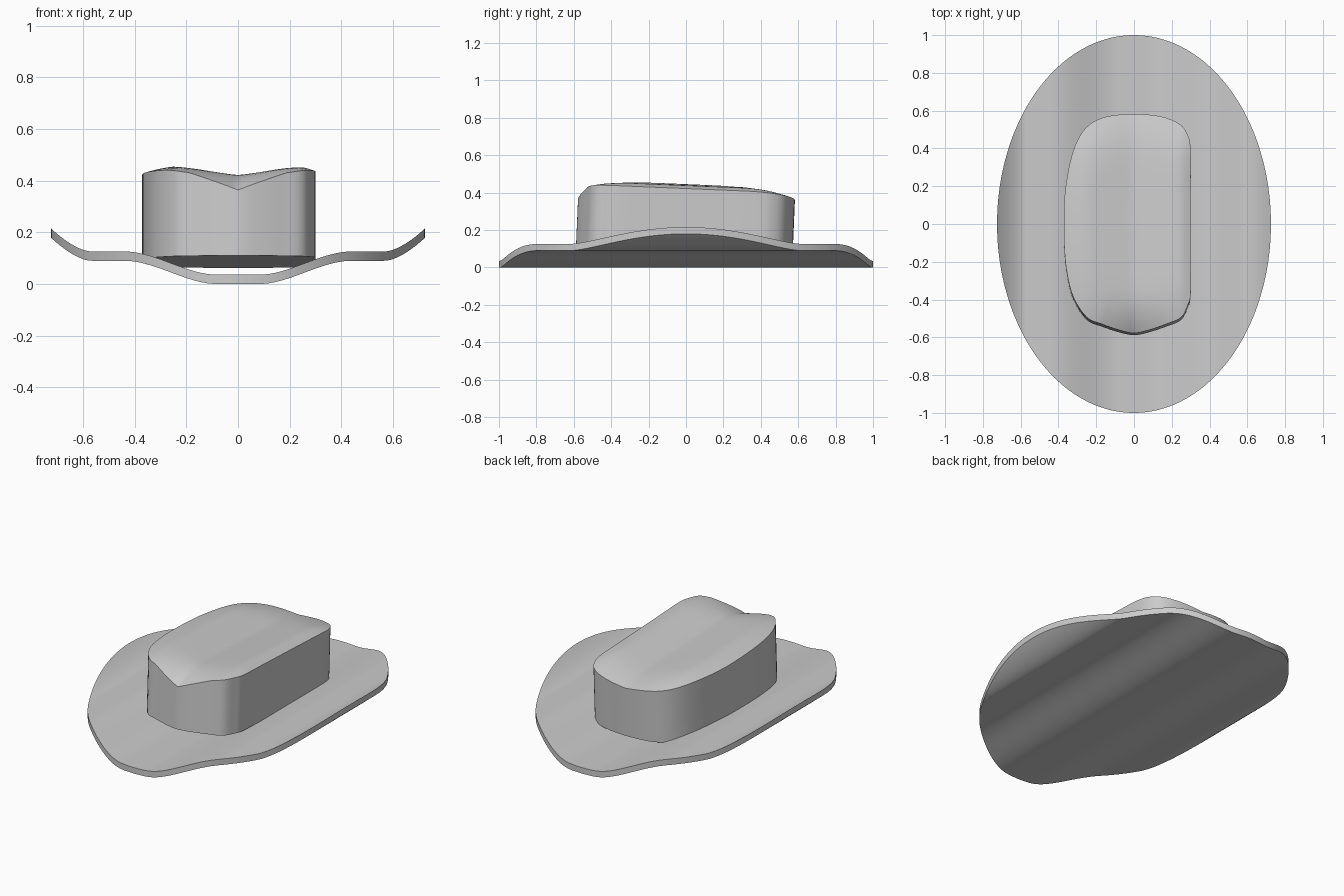
import bpy, bmesh, math
from mathutils import Vector

if "Cube" in bpy.data.objects:
    bpy.data.objects.remove(bpy.data.objects["Cube"])

RX, RY, THICK = 0.725, 1.0, 0.036
TILT = 0.042


def finish(name, bm, angle):
    bmesh.ops.recalc_face_normals(bm, faces=bm.faces)
    me = bpy.data.meshes.new(name)
    bm.to_mesh(me)
    bm.free()
    ob = bpy.data.objects.new(name, me)
    bpy.context.collection.objects.link(ob)
    bpy.ops.object.select_all(action='DESELECT')
    ob.select_set(True)
    bpy.context.view_layer.objects.active = ob
    bpy.ops.object.shade_smooth_by_angle(angle=math.radians(angle))
    return ob


def smooth(a, b, v):
    t = max(0.0, min(1.0, (v - a) / (b - a)))
    return t * t * (3 - 2 * t)


# Brim: an oval sheet curled only across its width
def brim_z(x):
    a = abs(x)
    curl = max(0.0, (a - 0.57) / (RX - 0.57))
    return 0.09 * smooth(0.08, 0.44, a) + 0.09 * curl ** 1.6


bm = bmesh.new()
N = 96
cols = []
for i in range(1, N):
    ang = math.pi * i / N
    x, y = -RX * math.cos(ang), RY * math.sin(ang)
    z = brim_z(x)
    cols.append([bm.verts.new(p) for p in
                 ((x, -y, z), (x, y, z), (x, y, z + THICK), (x, -y, z + THICK))])
for a, b in zip(cols, cols[1:]):
    for k in range(4):
        m = (k + 1) % 4
        bm.faces.new((a[k], a[m], b[m], b[k]))
for sx, c in ((-RX, cols[0]), (RX, cols[-1])):
    lo = bm.verts.new((sx, 0, brim_z(sx)))
    hi = bm.verts.new((sx, 0, brim_z(sx) + THICK))
    bm.faces.new((c[0], c[1], lo))
    bm.faces.new((c[3], c[2], hi))
    bm.faces.new((c[0], lo, hi, c[3]))
    bm.faces.new((c[1], lo, hi, c[2]))
finish("brim", bm, 40)

# Crown outline seen from above, smoothed into a closed curve
outline = [(0, -.575), (.08, -.56), (.17, -.53), (.25, -.495), (.285, -.43), (.30, -.37),
           (.30, -.2), (.30, 0), (.30, .2), (.30, .39), (.285, .47), (.24, .53),
           (.14, .57), (0, .583), (-.14, .57), (-.23, .53), (-.29, .46), (-.33, .36),
           (-.357, .23), (-.37, .1), (-.37, -.1), (-.355, -.26), (-.32, -.39),
           (-.25, -.495), (-.17, -.53), (-.08, -.56)]
P = [Vector(p) for p in outline]
ring = []
for i in range(len(P)):
    p0, p1, p2, p3 = (P[(i + k) % len(P)] for k in (-1, 0, 1, 2))
    for s in range(4):
        t = s / 4
        ring.append(0.5 * (2 * p1 + (p2 - p0) * t + (2 * p0 - 5 * p1 + 4 * p2 - p3) * t * t
                           + (3 * p1 - p0 - 3 * p2 + p3) * t ** 3))


def crease(x):
    return 0.447 - 0.042 * max(0.0, 1 - math.sqrt(x * x + 0.0004) / 0.25)


def rim_z(x, y):
    a = abs(x)
    side = 0.422
    front = 0.34 + 0.082 * smooth(-0.1, 0.3, a) if a > 0.2 else 0.34 + 0.4 * a - 0.2 * a * a
    front = min(front, side)
    back = min(0.382 + 0.1 * a, side)
    z = side + (front - side) * smooth(0.33, 0.55, -y)
    return z + (back - side) * smooth(0.33, 0.57, y)


def top_z(p, t):
    q = p * t
    drop = crease(p.x) - rim_z(p.x, p.y)
    return crease(q.x) - drop * max(0.0, (t - 0.6) / 0.4) ** 2


def tilted(x, y, z):
    return (x, y + TILT * (z - 0.4), z - TILT * y)


# Crown: straight wall with flat base, dipped front and creased top, leaning backward
bm = bmesh.new()
loops = [[bm.verts.new(tilted(p.x, p.y, 0.087)) for p in ring]]
for t in (1, .96, .91, .85, .78, .7, .6, .48, .36, .24, .12):
    loops.append([bm.verts.new(tilted(p.x * t, p.y * t, top_z(p, t))) for p in ring])
n = len(ring)
for a, b in zip(loops, loops[1:]):
    for i in range(n):
        j = (i + 1) % n
        bm.faces.new((a[i], a[j], b[j], b[i]))
bm.faces.new(loops[0])
centre = bm.verts.new(tilted(0, 0, crease(0)))
for i in range(n):
    bm.faces.new((loops[-1][i], loops[-1][(i + 1) % n], centre))
finish("crown", bm, 40)
